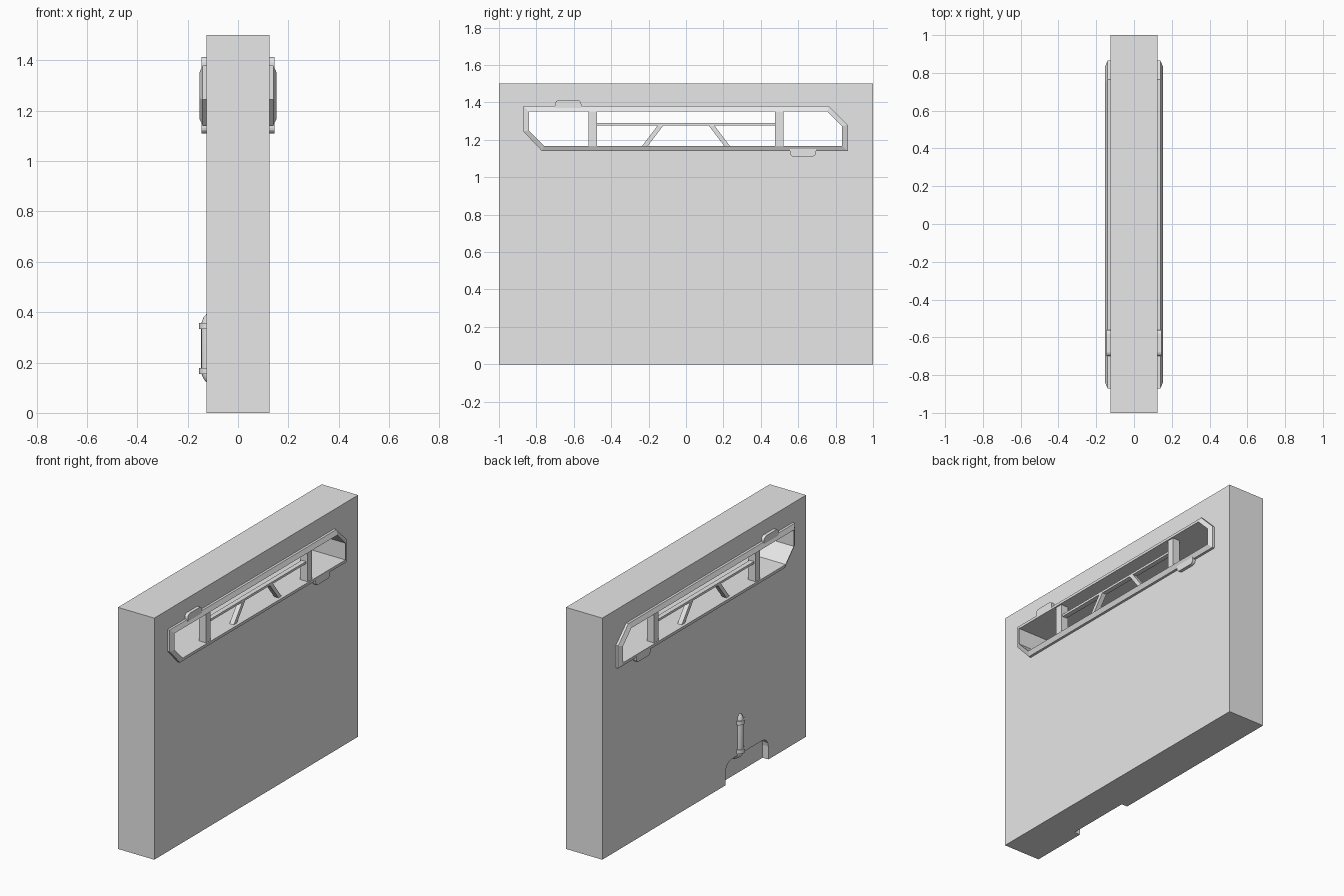
import bpy, bmesh, math
from mathutils import Vector

cube = bpy.data.objects.get("Cube")
if cube:
    bpy.data.objects.remove(cube, do_unlink=True)

grey = bpy.data.materials.new("light_grey")
grey.use_nodes = True
grey.diffuse_color = (0.8, 0.8, 0.8, 1)
grey.node_tree.nodes["Principled BSDF"].inputs["Base Color"].default_value = (0.8, 0.8, 0.8, 1)

HALF = 0.125  # half the wall thickness


def loft(name, loops, ring=False):
    """Join matching loops of points; cap the ends, or close into a ring."""
    bm = bmesh.new()
    rows = [[bm.verts.new(p) for p in loop] for loop in loops]
    n = len(rows[0])
    pairs = list(zip(rows, rows[1:]))
    if ring:
        pairs.append((rows[-1], rows[0]))
    else:
        bm.faces.new(rows[0])
        bm.faces.new(rows[-1])
    for a, b in pairs:
        for i in range(n):
            j = (i + 1) % n
            bm.faces.new((a[i], a[j], b[j], b[i]))
    bmesh.ops.recalc_face_normals(bm, faces=bm.faces)
    mesh = bpy.data.meshes.new(name)
    bm.to_mesh(mesh)
    bm.free()
    mesh.materials.append(grey)
    obj = bpy.data.objects.new(name, mesh)
    bpy.context.collection.objects.link(obj)
    return obj


def at(x, outline):
    return [(x, y, z) for y, z in outline]


def prism(name, outline, x0, x1):
    return loft(name, [at(x0, outline), at(x1, outline)])


def rect(y0, y1, z0, z1):
    return [(y0, z0), (y1, z0), (y1, z1), (y0, z1)]


def arch(y0, y1, base, tip, r):
    """Outline with two rounded corners on the tip side."""
    s = 1 if tip > base else -1
    pts = [(y0, base)]
    for cy, start in ((y0 + r, 180), (y1 - r, 90)):
        for k in range(5):
            a = math.radians(start - k * 22.5)
            pts.append((cy + r * math.cos(a), tip - s * r + s * r * math.sin(a)))
    return pts + [(y1, base)]


def cut(target, cutter):
    mod = target.modifiers.new("cut", "BOOLEAN")
    mod.operation = "DIFFERENCE"
    mod.solver = "EXACT"
    mod.object = cutter
    bpy.context.view_layer.objects.active = target
    bpy.ops.object.modifier_apply(modifier=mod.name)
    bpy.data.objects.remove(cutter, do_unlink=True)


# Window outlines, with two opposite corners cut off
outer = [(-0.87, 1.38), (0.765, 1.38), (0.865, 1.28),
         (0.865, 1.14), (-0.77, 1.14), (-0.87, 1.245)]
inner = [(-0.84, 1.352), (0.755, 1.352), (0.835, 1.272),
         (0.835, 1.168), (-0.76, 1.168), (-0.84, 1.25)]

# Wall with the window opening and a shallow notch at the foot
wall = prism("wall", rect(-1, 1, 0, 1.5), -HALF, HALF)
cut(wall, prism("window_cutter", inner, -0.3, 0.3))
cut(wall, prism("notch_cutter", arch(-0.63, -0.21, -0.1, 0.14, 0.06), -0.3, -HALF + 0.04))

# Window frame, bars and tabs on both faces
for side, s in (("left", 1), ("right", -1)):
    loft(side + "_window_frame",
         [at(s * HALF, outer), at(s * 0.14, outer), at(s * 0.153, inner), at(s * HALF, inner)],
         ring=True)
    for label, m in (("back", 1), ("front", -1)):
        prism(f"{side}_{label}_upright", rect(m * 0.475, m * 0.52, 1.155, 1.365), s * 0.095, s * 0.145)
        brace = [(m * 0.11, 1.282), (m * 0.14, 1.282), (m * 0.235, 1.16), (m * 0.205, 1.16)]
        brace = [(m * 0.115, 1.285), (m * 0.145, 1.285), (m * 0.24, 1.16), (m * 0.21, 1.16)] \
            if m > 0 else [(-y, z) for y, z in
                           [(0.115, 1.285), (0.145, 1.285), (0.24, 1.16), (0.21, 1.16)]]
        prism(f"{side}_{label}_brace", brace, s * 0.105, s * 0.135)
    prism(side + "_crossbar", rect(-0.48, 0.48, 1.277, 1.291), s * 0.105, s * 0.135)
    prism(side + "_upper_tab", arch(-0.7, -0.56, 1.365, 1.413, 0.022), s * 0.12, s * 0.145)
    prism(side + "_lower_tab", arch(0.555, 0.695, 1.158, 1.11, 0.022), s * 0.12, s * 0.145)

# Pipe bending into the wall at both ends
PIPE_Y, PIPE_X, MID = -0.35, -0.121, 0.257


def tube(name, path, radius):
    """Sweep a circle along a path lying in the xz plane."""
    loops = []
    for i, p in enumerate(path):
        a, b = path[max(i - 1, 0)], path[min(i + 1, len(path) - 1)]
        t = (Vector(b) - Vector(a)).normalized()
        normal = Vector((t.z, 0, -t.x))
        loops.append([Vector(p) + radius * (normal * math.cos(k * math.tau / 16)
                      + Vector((0, math.sin(k * math.tau / 16), 0))) for k in range(16)])
    obj = loft(name, loops)
    bpy.ops.object.select_all(action="DESELECT")
    obj.select_set(True)
    bpy.context.view_layer.objects.active = obj
    bpy.ops.object.shade_smooth_by_angle(angle=math.radians(40))
    return obj


bend = [(PIPE_X + 0.042 * (1 - math.cos(k * math.pi / 12)), PIPE_Y,
         0.09 + 0.038 * math.sin(k * math.pi / 12)) for k in range(7)]
path = [(x, y, MID - h) for x, y, h in reversed(bend)] + [(x, y, MID + h) for x, y, h in bend]
tube("pipe", path, 0.025)
for label, z in (("upper", 0.345), ("lower", 0.167)):
    tube(label + "_pipe_collar", [(PIPE_X, PIPE_Y, z - 0.012), (PIPE_X, PIPE_Y, z + 0.012)], 0.033)
